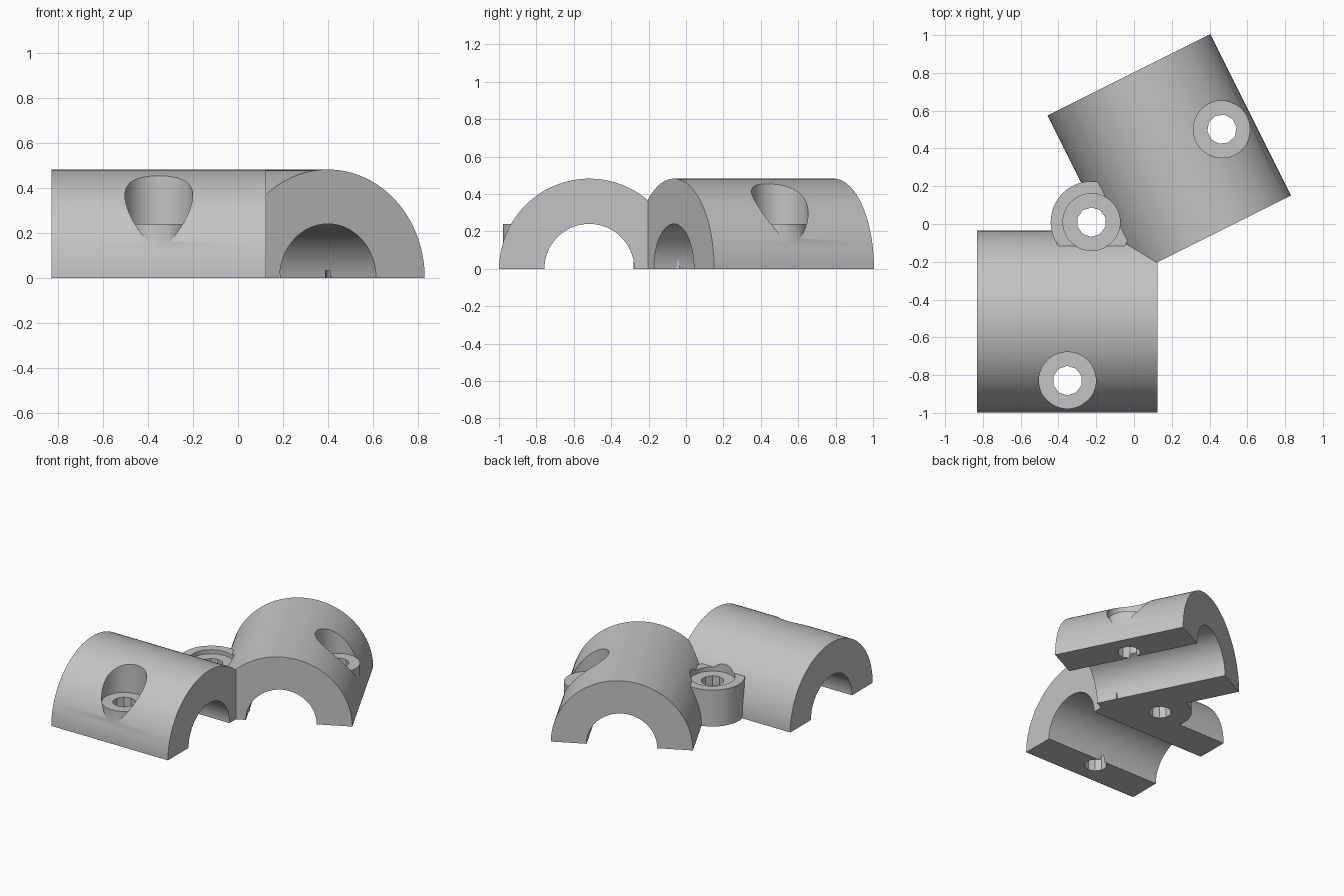
import bpy
from math import atan2, pi
from mathutils import Vector

cube = bpy.data.objects.get("Cube")
if cube:
    bpy.data.objects.remove(cube, do_unlink=True)

OUTER, BORE, LENGTH = 0.482, 0.24, 0.955
SCREW_OFFSET, HEAD_R, HOLE_R, SEAT_Z = 0.312, 0.15, 0.075, 0.24

grey = bpy.data.materials.new("plain grey")
grey.use_nodes = True
colour = (0.55, 0.55, 0.55, 1)
grey.diffuse_color = colour
grey.node_tree.nodes["Principled BSDF"].inputs["Base Color"].default_value = colour


def cylinder(name, radius, start, end, sides=96, spin=0):
    """Cylinder running between two points."""
    a, b = Vector(start), Vector(end)
    direction = b - a
    bpy.ops.mesh.primitive_cylinder_add(vertices=sides, radius=radius,
                                        depth=direction.length, location=(a + b) / 2)
    ob = bpy.context.object
    ob.name = name
    if abs(direction.z) > 0.001:
        ob.rotation_euler = (0, 0, spin)
    else:
        ob.rotation_euler = (0, pi / 2, atan2(direction.y, direction.x))
    ob.data.materials.append(grey)
    return ob


def combine(target, tool, operation):
    """Apply a boolean and discard the tool."""
    mod = target.modifiers.new(operation.lower(), "BOOLEAN")
    mod.operation = operation
    mod.solver = "EXACT"
    mod.object = tool
    bpy.context.view_layer.objects.active = target
    bpy.ops.object.modifier_apply(modifier=mod.name)
    bpy.data.objects.remove(tool, do_unlink=True)


def upright(name, radius, at, bottom, top, sides=96, spin=0):
    return cylinder(name, radius, (at.x, at.y, bottom), (at.x, at.y, top), sides, spin)


def clamp(name, start, direction, side):
    """Pipe sleeve with a screw boss in one wall; also returns the screw position."""
    start = Vector(start)
    direction = Vector(direction).normalized()
    end = start + direction * LENGTH
    screw = (start + end) / 2 + Vector(side).normalized() * SCREW_OFFSET
    sleeve = cylinder(name, OUTER, start, end, 128)
    combine(sleeve, upright("boss", HEAD_R, screw, -0.1, SEAT_Z + 0.01), "UNION")
    bore = cylinder("bore", BORE, start - direction * 0.1, end + direction * 0.1)
    combine(sleeve, bore, "DIFFERENCE")
    return sleeve, screw


# Two pipe sleeves meeting at a corner
bracket, screw_a = clamp("pipe_bracket", (-0.83, -0.517, 0), (1, 0, 0), (0, -1, 0))
second, screw_b = clamp("angled_sleeve", (0.40, -0.065, 0), (-1, 2, 0), (2, 1, 0))
combine(bracket, second, "UNION")

# Hub boss in the corner
hub = Vector((-0.225, 0.01, 0))
combine(bracket, upright("hub", 0.216, hub, -0.15, 0.27), "UNION")

# Recessed screw seats and through holes
for point, spin in ((screw_a, 0), (screw_b, atan2(1, 2)), (hub, 0)):
    combine(bracket, upright("recess", HEAD_R + 0.001, point, SEAT_Z, 0.8), "DIFFERENCE")
    combine(bracket, upright("hole", HOLE_R + 0.003, point, -0.8, 0.6, 10, spin), "DIFFERENCE")

# Flat underside
bpy.ops.mesh.primitive_cube_add(size=4, location=(0, 0, -2))
combine(bracket, bpy.context.object, "DIFFERENCE")

bpy.ops.object.select_all(action="DESELECT")
bracket.select_set(True)
bpy.context.view_layer.objects.active = bracket
bpy.ops.object.shade_smooth_by_angle(angle=pi / 7)
